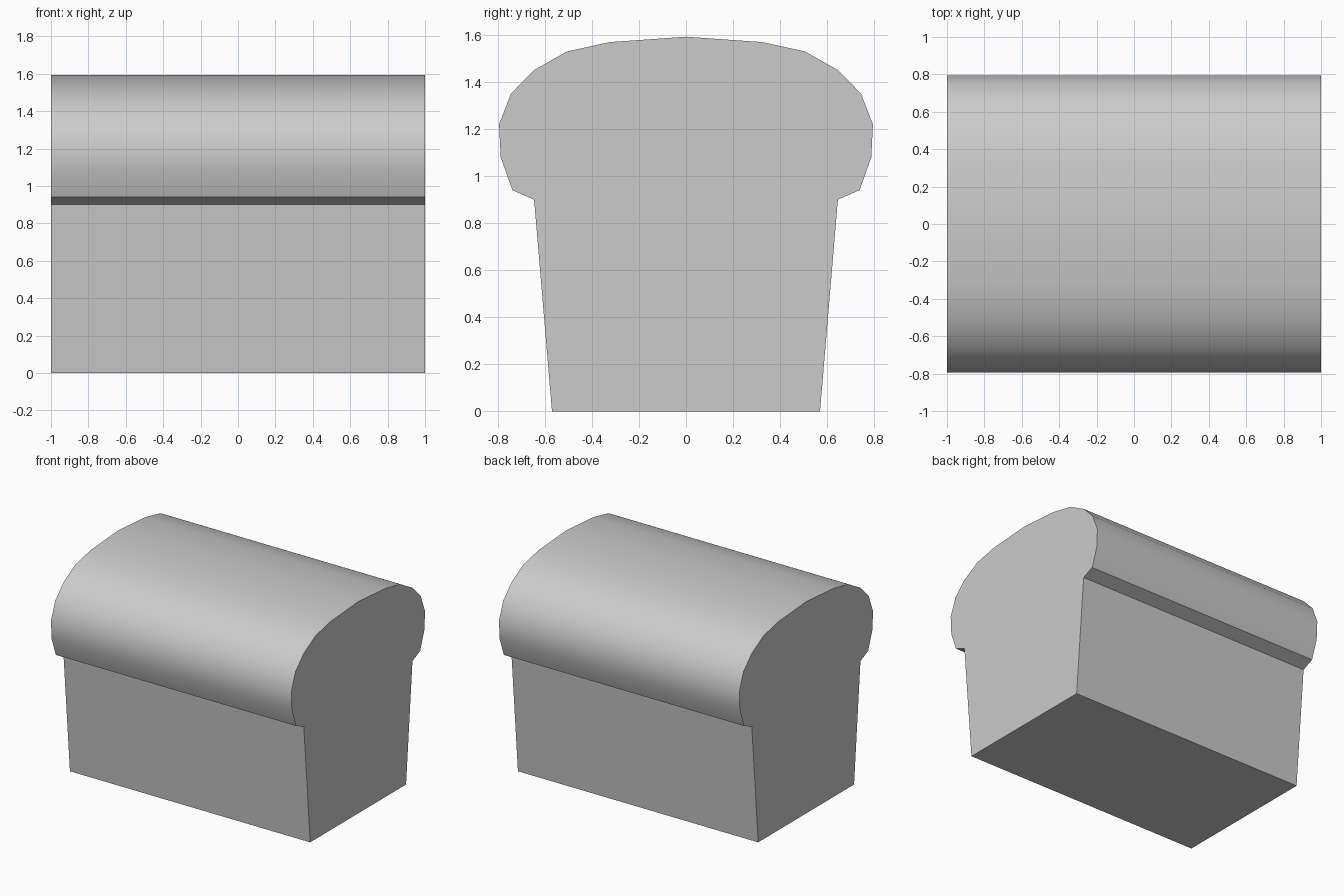
import bpy, bmesh, math

if "Cube" in bpy.data.objects:
    bpy.data.objects.remove(bpy.data.objects["Cube"])

# Half of the loaf cross-section (y, z), from base up to the crown
half = [(0.57, 0), (0.646, 0.9), (0.738, 0.94), (0.788, 1.08), (0.795, 1.22),
        (0.745, 1.35), (0.648, 1.45), (0.507, 1.53), (0.325, 1.57)]
profile = half + [(0, 1.593)] + [(-y, z) for y, z in reversed(half)]

# Bread loaf: extrude the profile along x
bm = bmesh.new()
end = bm.faces.new([bm.verts.new((-1, y, z)) for y, z in profile])
side = bmesh.ops.extrude_face_region(bm, geom=[end], use_keep_orig=True)
verts = [g for g in side["geom"] if isinstance(g, bmesh.types.BMVert)]
bmesh.ops.translate(bm, verts=verts, vec=(2, 0, 0))
bmesh.ops.recalc_face_normals(bm, faces=bm.faces)
mesh = bpy.data.meshes.new("bread_loaf")
bm.to_mesh(mesh)
bm.free()
loaf = bpy.data.objects.new("bread_loaf", mesh)
bpy.context.collection.objects.link(loaf)

# Smooth crust with sharp ends and lip
bpy.context.view_layer.objects.active = loaf
loaf.select_set(True)
bpy.ops.object.shade_smooth_by_angle(angle=math.radians(30))
